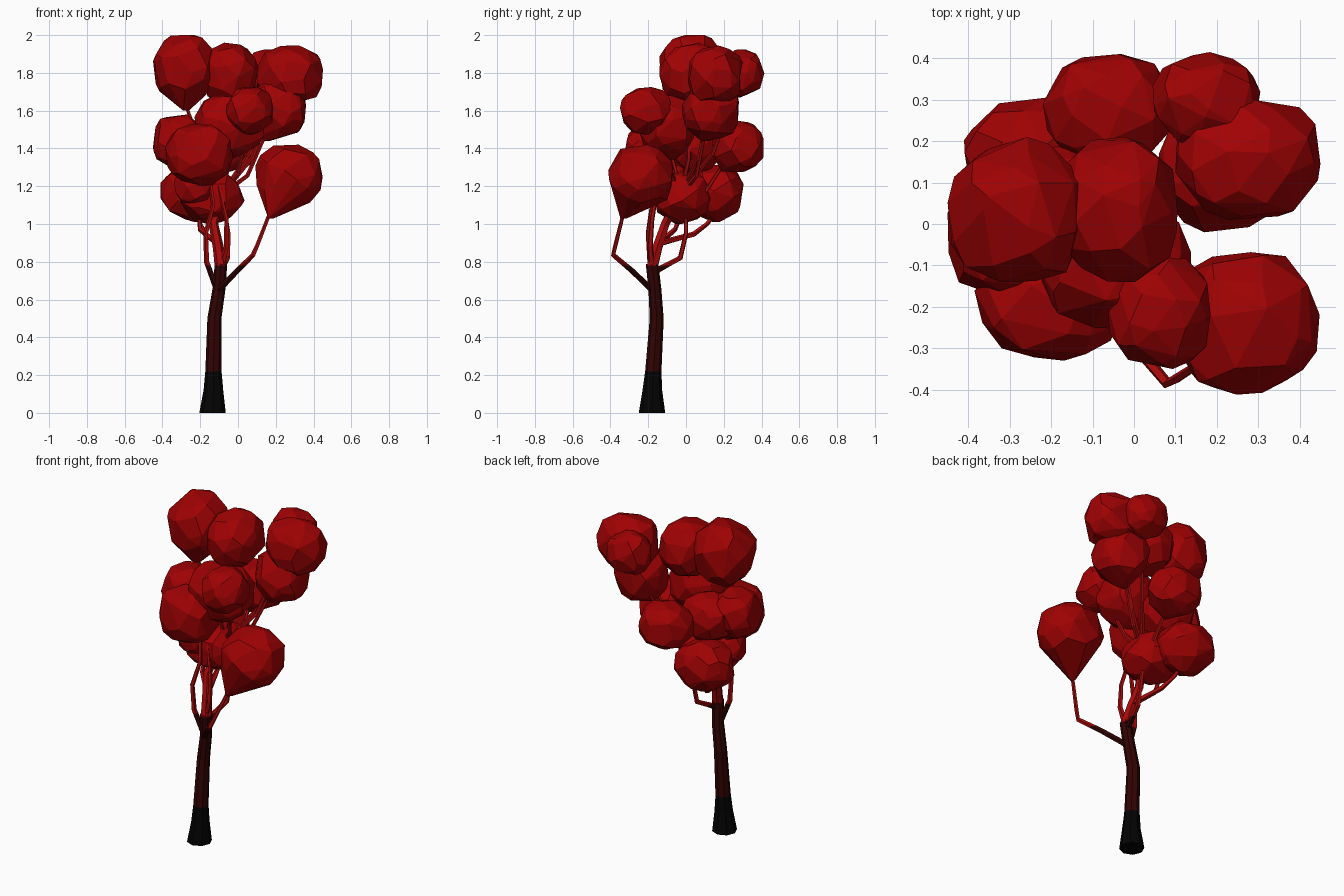
import bpy, bmesh, math, random
from mathutils import Vector

cube = bpy.data.objects.get("Cube")
if cube:
    bpy.data.objects.remove(cube)
random.seed(4)


def material(name, rgb):
    m = bpy.data.materials.new(name)
    m.use_nodes = True
    m.diffuse_color = (*rgb, 1)
    bsdf = m.node_tree.nodes["Principled BSDF"]
    bsdf.inputs["Base Color"].default_value = (*rgb, 1)
    bsdf.inputs["Roughness"].default_value = 0.9
    return m


black = material("black bark", (0.001, 0.001, 0.001))
dark = material("dark red bark", (0.033, 0.001, 0.001))
red = material("red bark", (0.38, 0.003, 0.003))
leaf = material("crimson leaves", (0.35, 0.0005, 0.001))


def finish(name, bm, mats):
    me = bpy.data.meshes.new(name)
    bmesh.ops.recalc_face_normals(bm, faces=bm.faces)
    bm.to_mesh(me)
    bm.free()
    for m in mats:
        me.materials.append(m)
    ob = bpy.data.objects.new(name, me)
    bpy.context.collection.objects.link(ob)


def tube(name, points, radii, sides):
    """Tapering limb along a path, coloured in bands by height."""
    pts = [Vector(p) for p in points]
    bm = bmesh.new()
    rings = []
    for i, p in enumerate(pts):
        along = (pts[min(i + 1, len(pts) - 1)] - pts[max(i - 1, 0)]).normalized()
        if i == 0 and p.z == 0:
            along = Vector((0, 0, 1))
        side = along.cross(Vector((0, 1, 0.1))).normalized()
        other = along.cross(side)
        ring = []
        for k in range(sides):
            a = math.tau * k / sides
            ring.append(bm.verts.new(p + radii[i] * (side * math.cos(a) + other * math.sin(a))))
        rings.append(ring)
    for a, b in zip(rings, rings[1:]):
        for k in range(sides):
            j = (k + 1) % sides
            bm.faces.new((a[k], a[j], b[j], b[k]))
    bm.faces.new(rings[0])
    bm.faces.new(rings[-1])
    for z in (0.22, 0.78):
        geom = bm.verts[:] + bm.edges[:] + bm.faces[:]
        bmesh.ops.bisect_plane(bm, geom=geom, plane_co=(0, 0, z), plane_no=(0, 0, 1))
    for f in bm.faces:
        z = f.calc_center_median().z
        f.material_index = 0 if z < 0.22 else 1 if z < 0.78 else 2
    finish(name, bm, (black, dark, red))


def clump(name, centre, size, tip, count=46):
    """Faceted leaf mass: hull of jittered points filling its box, plus a tip."""
    dirs = []
    for i in range(count):
        z = 1 - 2 * (i + 0.5) / count
        a = i * 2.39996
        d = Vector((math.cos(a) * math.sqrt(1 - z * z), math.sin(a) * math.sqrt(1 - z * z), z))
        d += Vector([random.uniform(-0.2, 0.2) for _ in range(3)])
        d.normalize()
        d = Vector([math.copysign(abs(c) ** 0.88, c) for c in d])
        dirs.append(d * random.uniform(0.96, 1.04))
    bm = bmesh.new()
    low = [min(d[k] for d in dirs) for k in range(3)]
    high = [max(d[k] for d in dirs) for k in range(3)]
    for d in dirs:
        bm.verts.new([centre[k] + size[k] * (2 * (d[k] - low[k]) / (high[k] - low[k]) - 1)
                      for k in range(3)])
    for k in range(3):
        a = k * math.tau / 3
        bm.verts.new((tip[0] + 0.02 * math.cos(a), tip[1] + 0.02 * math.sin(a), tip[2]))
    bmesh.ops.convex_hull(bm, input=bm.verts[:])
    loose = [v for v in bm.verts if not v.link_faces]
    bmesh.ops.delete(bm, geom=loose, context='VERTS')
    bmesh.ops.dissolve_limit(bm, angle_limit=math.radians(9), verts=bm.verts[:], edges=bm.edges[:])
    finish(name, bm, (leaf,))


# Trunk and main limb
tube("trunk", [(-.135, -.18, 0), (-.13, -.178, .12), (-.13, -.173, .22), (-.125, -.155, .5),
               (-.1, -.165, .66), (-.09, -.18, .79)],
     (.07, .052, .043, .037, .034, .033), 8)
FORK = (-.13, -.11, 1.0)
HUB = (-.09, -.03, 1.15)
tube("main_limb", [(-.09, -.178, .775), (-.105, -.15, .88), FORK, HUB], (.033, .029, .026, .022), 6)

# Leaf clumps: centre, radii, lower tip
clumps = {
    "top_left": ((-.28, .035, 1.825), (.17, .175, .175), (-.28, 0, 1.6)),
    "top_middle": ((-.045, .035, 1.795), (.15, .175, .165), (-.03, .02, 1.62)),
    "top_right": ((.275, .155, 1.79), (.175, .145, .155), (.2, .13, 1.63)),
    "top_back": ((.175, .3, 1.8), (.13, .115, .125), (.17, .27, 1.67)),
    "middle_right": ((.21, .13, 1.605), (.15, .15, .155), (.15, .1, 1.44)),
    "middle_front": ((.06, -.21, 1.6), (.125, .14, .125), (.05, -.17, 1.47)),
    "middle_back": ((-.06, .275, 1.41), (.16, .135, .135), (-.06, .2, 1.28)),
    "inner": ((-.045, -.1, 1.515), (.185, .155, .165), (-.08, -.08, 1.34)),
    "inner_back": ((-.19, .06, 1.42), (.16, .13, .135), (-.15, .03, 1.27)),
    "left_front": ((-.205, -.19, 1.365), (.18, .14, .165), (-.17, -.15, 1.2)),
    "left": ((-.315, -.03, 1.44), (.135, .145, .14), (-.28, 0, 1.28)),
    "low_middle": ((-.135, -.01, 1.145), (.17, .155, .135), (-.15, -.04, 1.0)),
    "low_left": ((-.22, -.07, 1.2), (.12, .12, .11), (-.2, -.07, 1.08)),
    "low_back": ((-.235, .16, 1.17), (.175, .145, .145), (-.22, .16, 1.01)),
    "low_right": ((.27, -.24, 1.255), (.178, .172, .165), (.17, -.33, 1.03)),
}
for name, (centre, size, tip) in clumps.items():
    clump(name + "_leaves", centre, size, tip)

# Upper branches fan out of the hub to the high clumps
for name in ("top_left", "top_middle", "top_right", "top_back", "middle_right", "middle_front",
             "middle_back", "inner", "inner_back", "left_front", "left"):
    start, end = Vector(HUB), Vector(clumps[name][2])
    mid = start.lerp(end, 0.5) + Vector((0.02, 0.02, -0.04))
    end.z += 0.04
    tube(name + "_branch", [start, mid, end], (.014, .012, .009), 5)

# Lower side branches
branches = {
    "low_right": [(-.11, -.17, .64), (0, -.29, .755), (.08, -.385, .835), (.1, -.375, .88), (.17, -.33, 1.06)],
    "low_left": [(-.11, -.17, .65), (-.165, -.19, .8), (-.17, -.2, .95), (-.13, -.18, 1.1), (-.15, -.15, 1.25)],
    "low_middle": [(-.09, -.16, .75), (-.055, -.03, .82), (-.05, 0, .95), (-.07, 0, 1.08)],
    "low_back": [(-.11, -.13, .9), (-.17, .04, .945), (-.2, .11, 1.0), (-.22, .16, 1.06)],
    "low_front": [(-.09, -.18, .77), (-.06, -.19, .88), (-.06, -.18, 1.02), (-.1, -.15, 1.2)],
    "low_inner": [(-.11, -.14, .9), (-.2, -.06, .97), (-.21, -.02, 1.06)],
}
for name, path in branches.items():
    n = len(path) - 1
    tube(name + "_side_branch", path, [.017 - .007 * i / n for i in range(n + 1)], 5)
